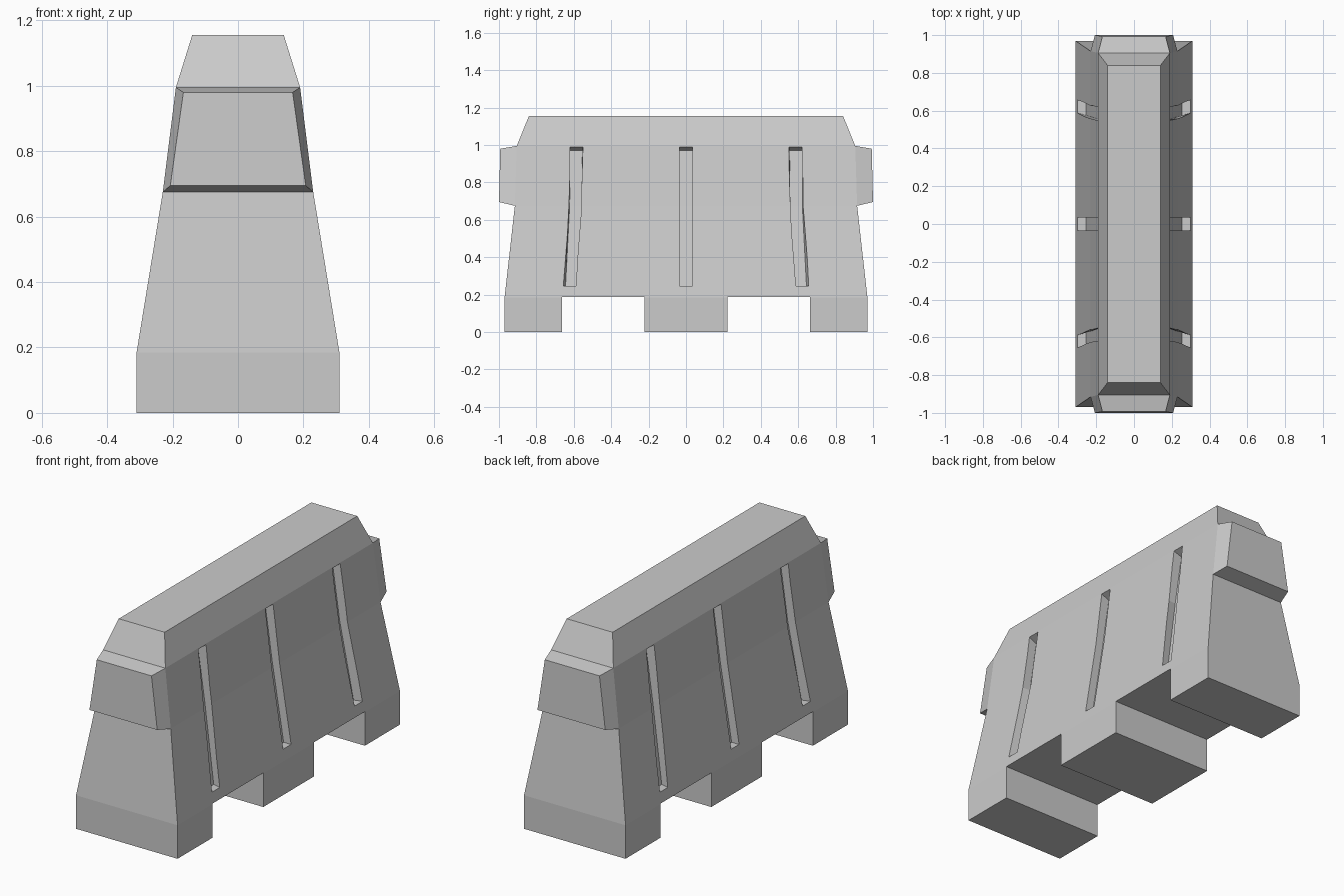
import bpy, bmesh

if "Cube" in bpy.data.objects:
    bpy.data.objects.remove(bpy.data.objects["Cube"])


def loft(bm, rings):
    """Skin a stack of four-point rings and cap both ends; returns the side faces."""
    vs = [[bm.verts.new(p) for p in r] for r in rings]
    sides = [[bm.faces.new((a[i], a[(i + 1) % 4], b[(i + 1) % 4], b[i]))
              for i in range(4)] for a, b in zip(vs, vs[1:])]
    bm.faces.new(vs[0][::-1])
    bm.faces.new(vs[-1])
    return sides


def rect(x0, x1, y0, y1, z):
    return [(x0, y0, z), (x1, y0, z), (x1, y1, z), (x0, y1, z)]


def finish(bm, name):
    bmesh.ops.recalc_face_normals(bm, faces=bm.faces)
    me = bpy.data.meshes.new(name)
    bm.to_mesh(me)
    bm.free()
    ob = bpy.data.objects.new(name, me)
    bpy.context.collection.objects.link(ob)
    return ob


# Tapered barrier body: (half width, half length, height)
bm = bmesh.new()
profile = [(.31, .97, 0), (.31, .97, .185), (.23, .915, .675),
           (.19, .905, .995), (.14, .84, 1.155)]
sides = loft(bm, [rect(-x, x, -y, y, z) for x, y, z in profile])

# Raised bumper pads on both ends
for face in (sides[2][0], sides[2][2]):
    pad = bmesh.ops.extrude_discrete_faces(bm, faces=[face])["faces"][0]
    for v in pad.verts:
        sx, sy = (1 if v.co.x > 0 else -1), (1 if v.co.y > 0 else -1)
        v.co = (sx * .167, sy * .993, .98) if v.co.z > .8 else (sx * .207, sy, .695)
body = finish(bm, "barrier_body")

# Cutters: forklift notches and side grooves
bm = bmesh.new()
for s in (-1, 1):
    y0, y1 = sorted((s * .222, s * .664))
    loft(bm, [rect(-.5, .5, y0, y1, -.1), rect(-.5, .5, y0, y1, .188)])

# Groove sections: surface x, y, z and floor x, y, z
groove = [((.300, .622, .245), (.255, .610, .245)),
          ((.230, .592, .675), (.185, .588, .675)),
          ((.190, .585, .990), (.143, .588, .970))]
for sx in (-1, 1):
    for sy in (-1, 0, 1):
        rings = []
        for (ox, oy, oz), (fx, fy, fz) in groove:
            px, py, pz = ox + .5 * (ox - fx), oy + .5 * (oy - fy), oz + .5 * (oz - fz)
            rings.append([(sx * fx, sy * fy - .034, fz), (sx * px, sy * py - .034, pz),
                          (sx * px, sy * py + .034, pz), (sx * fx, sy * fy + .034, fz)])
        loft(bm, rings)
cutter = finish(bm, "groove_and_notch_cutter")
cutter.hide_render = True

# Cut and clean up
mod = body.modifiers.new("cuts", 'BOOLEAN')
mod.operation = 'DIFFERENCE'
mod.solver = 'EXACT'
mod.object = cutter
bpy.context.view_layer.objects.active = body
body.select_set(True)
bpy.ops.object.modifier_apply(modifier=mod.name)
bpy.data.objects.remove(cutter)
